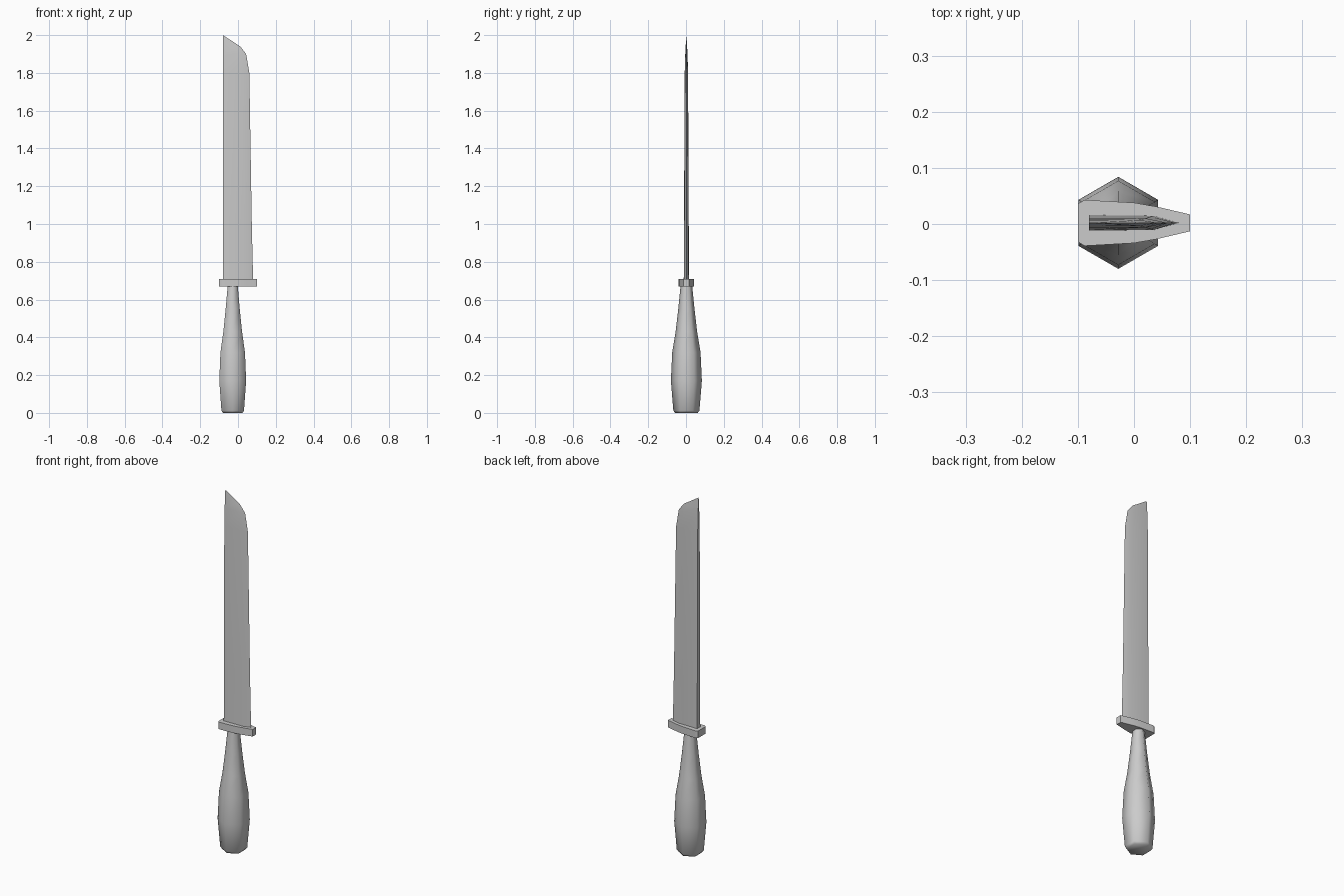
import bpy, bmesh, math

cube = bpy.data.objects.get("Cube")
if cube:
    bpy.data.objects.remove(cube, do_unlink=True)

grey = bpy.data.materials.new("plain_grey")
grey.use_nodes = True
grey.diffuse_color = (0.6, 0.6, 0.6, 1)
grey.node_tree.nodes["Principled BSDF"].inputs["Base Color"].default_value = grey.diffuse_color


def loft(name, rings, angle):
    """Skin a stack of equal-sized rings, cap both ends, merge collapsed points."""
    bm = bmesh.new()
    loops = [[bm.verts.new(p) for p in ring] for ring in rings]
    for low, high in zip(loops, loops[1:]):
        for i in range(len(low)):
            j = (i + 1) % len(low)
            bm.faces.new((low[i], low[j], high[j], high[i]))
    bm.faces.new(loops[0][::-1])
    bm.faces.new(loops[-1])
    bmesh.ops.remove_doubles(bm, verts=bm.verts, dist=0.0001)
    bmesh.ops.recalc_face_normals(bm, faces=bm.faces)
    mesh = bpy.data.meshes.new(name)
    bm.to_mesh(mesh)
    bm.free()
    mesh.materials.append(grey)
    obj = bpy.data.objects.new(name, mesh)
    bpy.context.collection.objects.link(obj)
    bpy.ops.object.select_all(action="DESELECT")
    obj.select_set(True)
    bpy.context.view_layer.objects.active = obj
    bpy.ops.object.shade_smooth_by_angle(angle=math.radians(angle))
    return obj


def mirrored(half, z):
    """Close a half outline across y = 0."""
    ring = [(x, -y) for x, y in half] + [(x, y) for x, y in reversed(half)]
    return [(x, y + 0.002, z) for x, y in ring]


# Six-sided swelling handle: (height, radius)
profile = [(0, 0.06), (0.012, 0.069), (0.17, 0.082), (0.32, 0.075),
           (0.43, 0.057), (0.55, 0.043), (0.67, 0.031)]
angles = [math.radians(30 + 60 * i) for i in range(6)]
loft("handle", [[(-0.028 + r * math.cos(a), 0.002 + r * math.sin(a), z)
                 for a in angles] for z, r in profile], 75)

# Tapered guard plate
guard = [(-0.1, 0.034), (-0.088, 0.041), (0, 0.036), (0.04, 0.029), (0.1, 0.015)]
loft("guard", [mirrored(guard, z) for z in (0.67, 0.71)], 25)

# Blade: (height, cutting edge x, half thickness), straight spine and clipped tip
stations = [(0.7, 0.08, 0.014), (1.0, 0.073, 0.0125), (1.8, 0.06, 0.009),
            (1.9, 0.043, 0.006), (1.94, 0.012, 0.004), (2.0, -0.08, 0)]
rings = []
for z, edge, thick in stations:
    shoulder = -0.08 + (edge + 0.08) * 0.72
    rings.append(mirrored([(-0.08, thick), (shoulder, thick * 0.9), (edge, 0)], z))
loft("blade", rings, 30)
